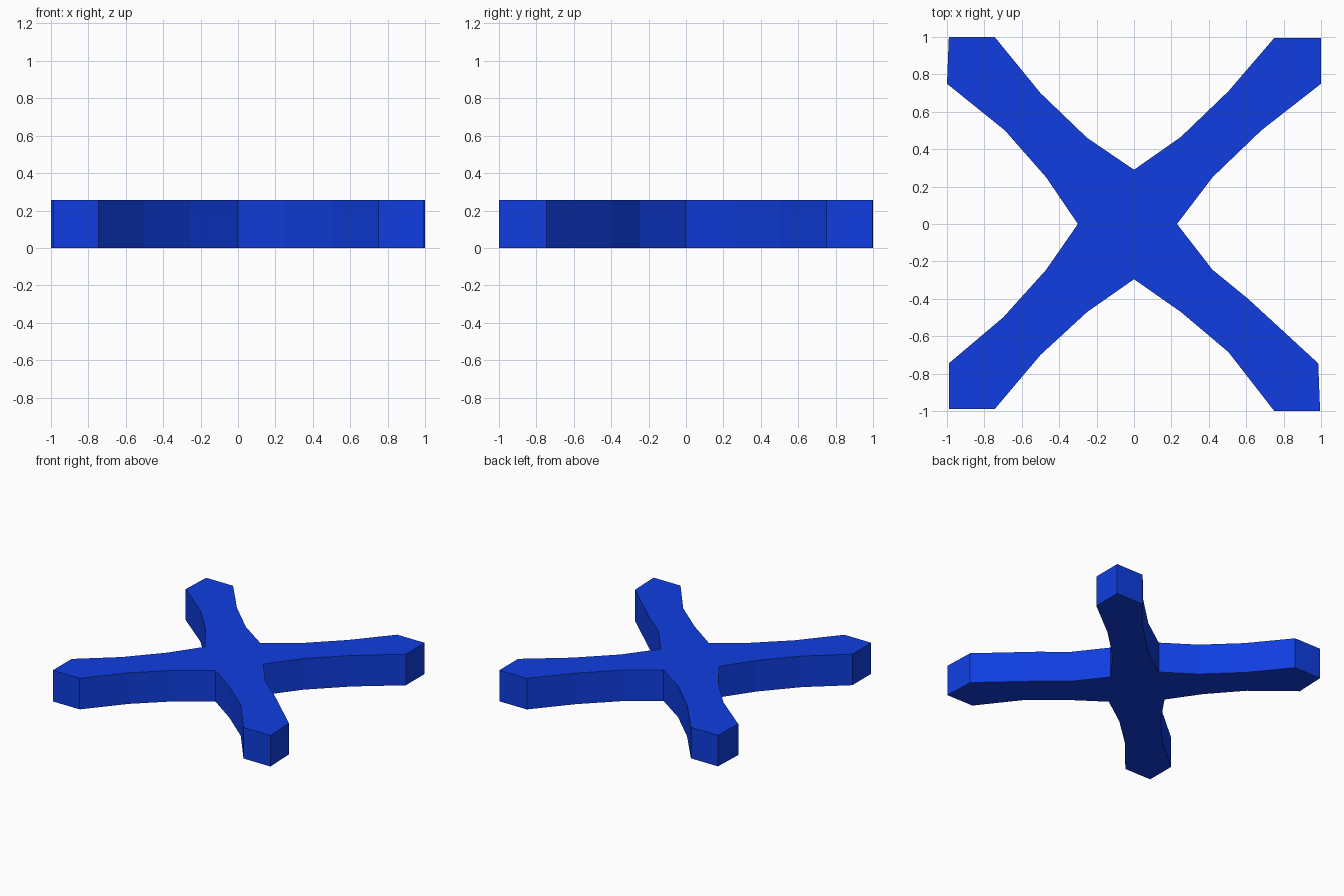
import bpy, bmesh

if "Cube" in bpy.data.objects:
    bpy.data.objects.remove(bpy.data.objects["Cube"])

HEIGHT = 0.255

# Outline of the cross seen from above, one edge run per gap between arms
back_edge = [(-0.99, 1.0), (-0.745, 1.0), (-0.5, 0.70), (-0.25, 0.46), (0, 0.29),
             (0.25, 0.465), (0.505, 0.71), (0.75, 0.995)]
right_edge = [(1.0, 0.995), (1.0, 0.75), (0.68, 0.5), (0.42, 0.25), (0.23, 0),
              (0.42, -0.245), (0.61, -0.4), (0.985, -0.745)]
front_edge = [(0.995, -1.0), (0.75, -1.0), (0.505, -0.685), (0.25, -0.47), (0, -0.295),
              (-0.25, -0.47), (-0.5, -0.70), (-0.745, -0.99)]
left_edge = [(-0.99, -0.99), (-0.99, -0.745), (-0.70, -0.5), (-0.47, -0.245), (-0.30, 0),
             (-0.47, 0.25), (-0.69, 0.5), (-1.0, 0.75)]
outline = back_edge + right_edge + front_edge + left_edge

# Extrude the outline into a flat-sided slab
bm = bmesh.new()
base = bm.faces.new([bm.verts.new((x, y, 0)) for x, y in outline])
result = bmesh.ops.extrude_face_region(bm, geom=[base], use_keep_orig=True)
top = [v for v in result["geom"] if isinstance(v, bmesh.types.BMVert)]
bmesh.ops.translate(bm, verts=top, vec=(0, 0, HEIGHT))
bmesh.ops.recalc_face_normals(bm, faces=bm.faces)

mesh = bpy.data.meshes.new("cross_slab")
bm.to_mesh(mesh)
bm.free()
cross = bpy.data.objects.new("cross_slab", mesh)
bpy.context.collection.objects.link(cross)

# Blue finish
blue = bpy.data.materials.new("blue")
blue.diffuse_color = (0.005, 0.048, 0.75, 1)
blue.use_nodes = True
blue.node_tree.nodes["Principled BSDF"].inputs["Base Color"].default_value = blue.diffuse_color
mesh.materials.append(blue)
